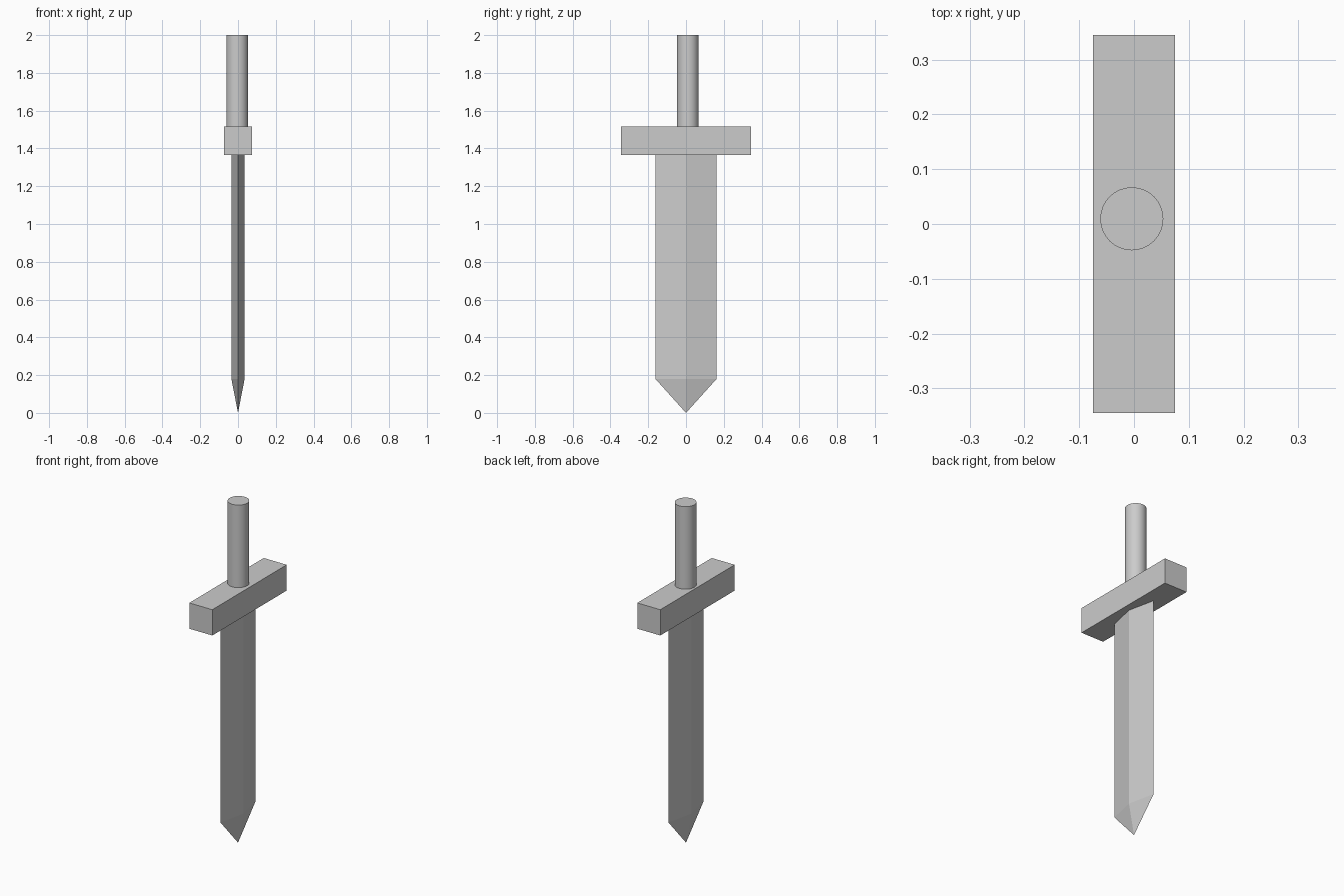
import bpy
import bmesh

if "Cube" in bpy.data.objects:
    bpy.data.objects.remove(bpy.data.objects["Cube"])

BLADE_TOP, SHOULDER = 1.37, 0.18


def add_object(name, bm):
    bmesh.ops.recalc_face_normals(bm, faces=bm.faces[:])
    mesh = bpy.data.meshes.new(name)
    bm.to_mesh(mesh)
    bm.free()
    obj = bpy.data.objects.new(name, mesh)
    bpy.context.collection.objects.link(obj)
    return obj


# Blade: diamond section swept down to a point
bm = bmesh.new()
section = [(0.035, 0), (0, 0.162), (-0.035, 0), (0, -0.162)]
top = [bm.verts.new((x, y, BLADE_TOP)) for x, y in section]
low = [bm.verts.new((x, y, SHOULDER)) for x, y in section]
tip = bm.verts.new((0, 0, 0))
bm.faces.new(top)
for i in range(4):
    j = (i + 1) % 4
    bm.faces.new((top[i], top[j], low[j], low[i]))
    bm.faces.new((low[i], low[j], tip))
add_object("blade", bm)

# Crossguard: plain box
bpy.ops.mesh.primitive_cube_add(size=1, location=(0, 0, 1.441))
guard = bpy.context.object
guard.name = "crossguard"
guard.scale = (0.149, 0.689, 0.151)
bpy.ops.object.transform_apply(location=False, rotation=False, scale=True)

# Grip: round bar, slightly off centre, seated in the guard
bpy.ops.mesh.primitive_cylinder_add(
    vertices=32, radius=0.0575, depth=0.5, location=(-0.004, 0.0095, 1.75))
bpy.context.object.name = "grip"
bpy.ops.object.shade_smooth_by_angle()
